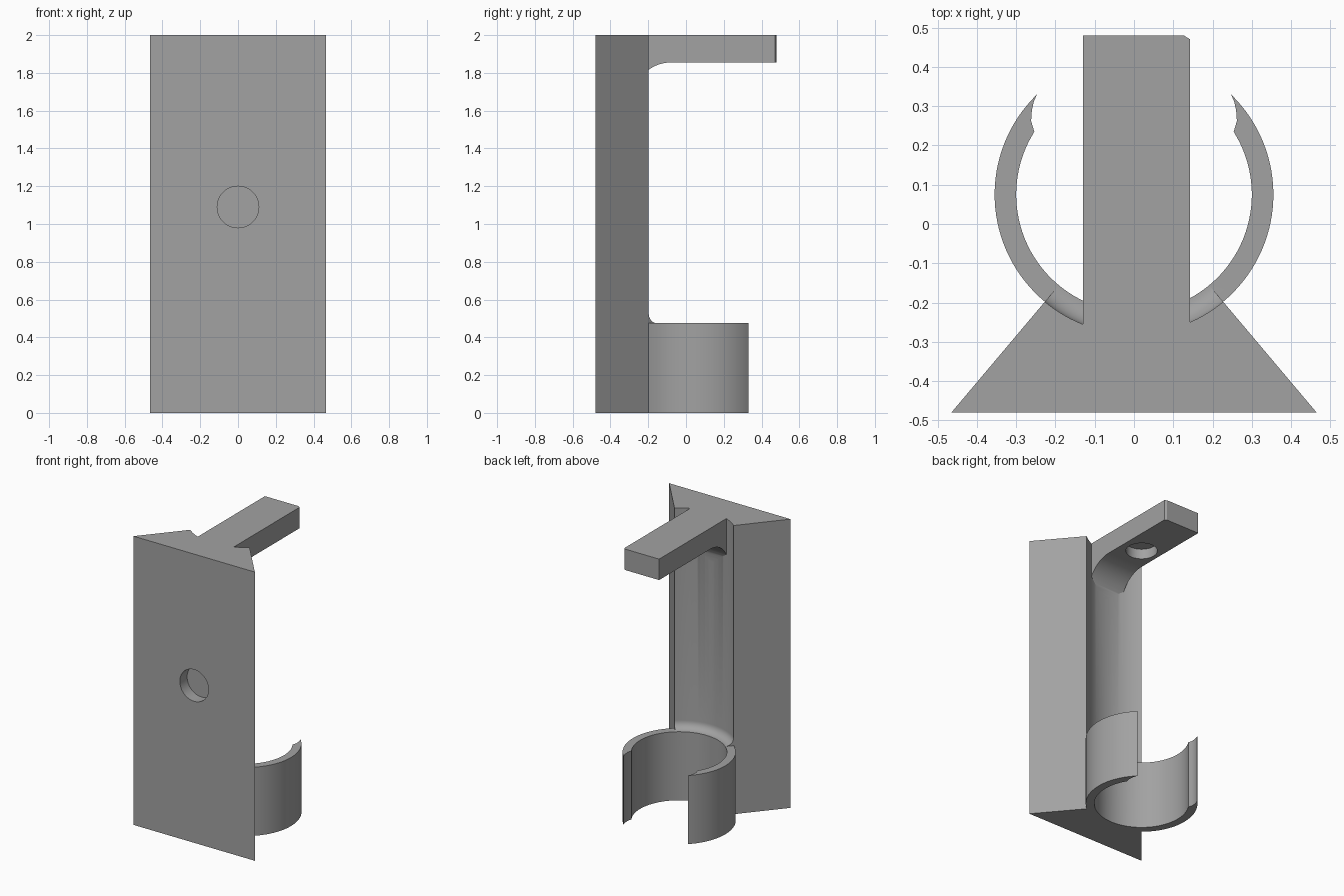
import bpy, bmesh, math

if "Cube" in bpy.data.objects:
    bpy.data.objects.remove(bpy.data.objects["Cube"])

CY, R_IN, R_OUT = 0.075, 0.30, 0.355      # clip centre and radii
FRONT = (0.465, -0.48)                    # wedge front corner
SLOPE = 0.27 / 0.32                       # wedge side, dx per dy

grey = bpy.data.materials.new("grey plastic")
grey.diffuse_color = (0.36, 0.36, 0.36, 1)
grey.use_nodes = True
grey.node_tree.nodes["Principled BSDF"].inputs["Base Color"].default_value = grey.diffuse_color


def side_angle(r):
    """Angle on the circle of radius r where it meets the wedge's right side."""
    lo, hi = -math.pi / 2, 0.0
    for _ in range(50):
        a = (lo + hi) / 2
        x, y = r * math.cos(a), CY + r * math.sin(a)
        if x < FRONT[0] - SLOPE * (y - FRONT[1]):
            lo = a
        else:
            hi = a
    return lo


def arc(r, a0, a1, n):
    return [(r * math.cos(a0 + (a1 - a0) * i / n),
             CY + r * math.sin(a0 + (a1 - a0) * i / n)) for i in range(n + 1)]


def loft(name, rings):
    """Closed solid through rings of equal point count."""
    bm = bmesh.new()
    vs = [[bm.verts.new(p) for p in ring] for ring in rings]
    n = len(vs[0])
    for a, b in zip(vs, vs[1:]):
        for i in range(n):
            bm.faces.new((a[i], a[(i + 1) % n], b[(i + 1) % n], b[i]))
    bm.faces.new(vs[0][::-1])
    bm.faces.new(vs[-1])
    bmesh.ops.recalc_face_normals(bm, faces=bm.faces)
    me = bpy.data.meshes.new(name)
    bm.to_mesh(me)
    bm.free()
    ob = bpy.data.objects.new(name, me)
    me.materials.append(grey)
    bpy.context.collection.objects.link(ob)
    return ob


def cylinder(name, r, depth, loc, rot=(0, 0, 0)):
    bpy.ops.mesh.primitive_cylinder_add(vertices=64, radius=r, depth=depth,
                                        location=loc, rotation=rot)
    ob = bpy.context.object
    ob.name = name
    ob.data.materials.append(grey)
    return ob


def boolean(target, tool, operation):
    mod = target.modifiers.new(tool.name, 'BOOLEAN')
    mod.object, mod.operation, mod.solver = tool, operation, 'EXACT'
    bpy.context.view_layer.objects.active = target
    bpy.ops.object.modifier_apply(modifier=mod.name)
    bpy.data.objects.remove(tool)


# Lower part: wedge foot and open C clip in one outline
tip = [(0.262, 0.262), (0.26, 0.29), (0.255, 0.312)]
a_in, a_out = math.asin((0.235 - CY) / R_IN), math.asin((0.33 - CY) / R_OUT)
right = [FRONT] + arc(R_OUT, side_angle(R_OUT), a_out, 32) + tip[::-1]
inner = arc(R_IN, a_in, -math.pi - a_in, 72)
outline = right + inner + [(-x, y) for x, y in right[::-1]]
holder = loft("holder", [[(x, y, z) for x, y in outline] for z in (0, 0.475)])

# Upper wedge with hollow back, flowing into the clip through a small fillet
sections = []
for i in range(9):
    t = math.pi / 2 * (1 - i / 8)
    sections.append((0.53 - 0.055 * math.sin(t), R_IN + 0.055 * math.cos(t)))
sections.append((2.0, R_OUT))
rings = []
for z, r in sections:
    a = side_angle(r)
    pts = [(-FRONT[0], FRONT[1]), FRONT] + arc(r, a, -math.pi - a, 32)
    rings.append([(x, y, z) for x, y in pts])
boolean(holder, loft("upper_wedge", rings), 'UNION')

# Top arm with a curved underside root and one trimmed corner
under = [(-0.08 - 0.2 * math.sin(t), 1.655 + 0.2 * math.cos(t))
         for t in [math.pi / 2 * i / 16 for i in range(17)]]
prof = [(-0.35, 2.0), (0.48, 2.0), (0.48, 1.855)] + under + [(-0.35, 1.655)]
trimmed = [(min(y, 0.47), z) for y, z in prof]
arm = loft("arm", [[(x, y, z) for y, z in p]
                   for x, p in ((-0.13, prof), (0.127, prof), (0.143, trimmed))])
boolean(holder, arm, 'UNION')

# Blind holes: front of the wedge and underside of the arm
boolean(holder, cylinder("front_hole", 0.11, 0.16, (0, -0.48, 1.09),
                         (math.pi / 2, 0, 0)), 'DIFFERENCE')
boolean(holder, cylinder("arm_hole", 0.10, 0.14, (0, CY, 1.855)), 'DIFFERENCE')

bpy.ops.object.select_all(action='DESELECT')
holder.select_set(True)
bpy.context.view_layer.objects.active = holder
bpy.ops.object.shade_smooth_by_angle(angle=math.radians(25))
